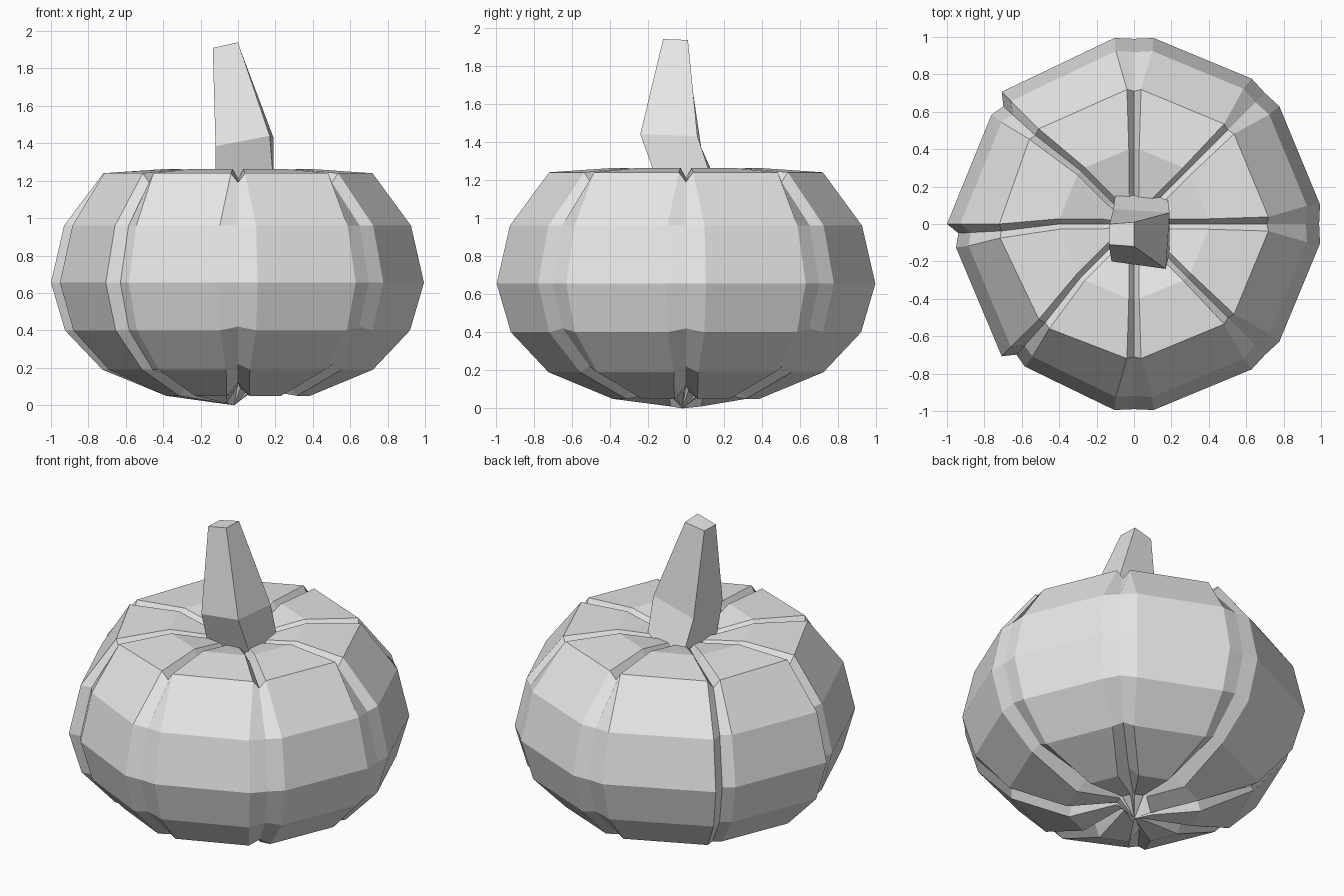
import bpy
import bmesh
from math import radians, cos, sin

cube = bpy.data.objects.get("Cube")
if cube:
    bpy.data.objects.remove(cube)

grey = bpy.data.materials.new("plain_grey")
grey.use_nodes = True
COLOUR = (0.8, 0.8, 0.8, 1)
grey.diffuse_color = COLOUR
grey.node_tree.nodes["Principled BSDF"].inputs["Base Color"].default_value = COLOUR


def finish(bm, name):
    bmesh.ops.recalc_face_normals(bm, faces=bm.faces)
    mesh = bpy.data.meshes.new(name)
    bm.to_mesh(mesh)
    bm.free()
    mesh.materials.append(grey)
    obj = bpy.data.objects.new(name, mesh)
    bpy.context.collection.objects.link(obj)


def skin(bm, rings, bottom, top):
    # Bridge neighbouring rings, then close each end
    for a, b in zip(rings, rings[1:]):
        n = len(a)
        for i in range(n):
            j = (i + 1) % n
            bm.faces.new((a[i], a[j], b[j], b[i]))
    for ring, tip in ((rings[0], bottom), (rings[-1], top)):
        if tip is None:
            bm.faces.new(ring)
        else:
            v = bm.verts.new(tip)
            for i in range(len(ring)):
                bm.faces.new((ring[i], ring[(i + 1) % len(ring)], v))


def polar(bm, r, degrees, z):
    a = radians(degrees)
    return bm.verts.new((r * cos(a), r * sin(a), z))


# Ribbed body: radius, height, groove half angle, groove inset, groove rise
PROFILE = [
    (0.10, 0.09, 7, 0.02, 0.03),
    (0.39, 0.05, 9, 0.03, 0.07),
    (0.725, 0.19, 5, 0.01, 0.03),
    (0.925, 0.40, 6, 0.01, 0.02),
    (1.0, 0.655, 6, 0.01, 0.0),
    (0.93, 0.96, 6, 0.01, 0.0),
    (0.72, 1.24, 3, 0.01, -0.05),
    (0.40, 1.262, 4, 0.0, -0.05),
    (0.17, 1.21, 9, 0.02, -0.03),
]
STEPPED = (135, 180, 225)

bm = bmesh.new()
rings = []
for level, (r, z, half, inset, rise) in enumerate(PROFILE):
    ring = []
    for angle in range(0, 360, 45):
        side = angle in STEPPED
        if side and 2 <= level <= 5:
            # Overlapping rib: one lip stands proud of its neighbour
            ring.append(polar(bm, r, angle, z))
            ring.append(polar(bm, r * 0.94, angle + 3, z))
            ring.append(polar(bm, r * 0.96, angle + 7.5, z))
            continue
        base = 0.01 if side and level == 0 else z
        shift = half if side and level == 6 else 0
        ring.append(polar(bm, r, angle - half + shift, base))
        ring.append(polar(bm, r - inset, angle + shift, base + rise))
        ring.append(polar(bm, r, angle + half + shift, base))
    rings.append(ring)
skin(bm, rings, (-0.02, -0.02, 0), (0, 0, 1.17))
finish(bm, "pumpkin_body")

# Crooked square stem
STEM = [
    [(-0.12, -0.14, 1.19), (0.19, -0.15, 1.19), (0.18, 0.14, 1.19), (-0.10, 0.16, 1.19)],
    [(-0.12, -0.20, 1.385), (0.17, -0.24, 1.44), (0.19, 0.06, 1.43), (-0.11, 0.08, 1.37)],
    [(-0.135, -0.11, 1.91), (0, -0.12, 1.94), (0, 0.01, 1.935), (-0.13, 0, 1.91)],
]
bm = bmesh.new()
skin(bm, [[bm.verts.new(p) for p in ring] for ring in STEM], None, None)
finish(bm, "stem")
